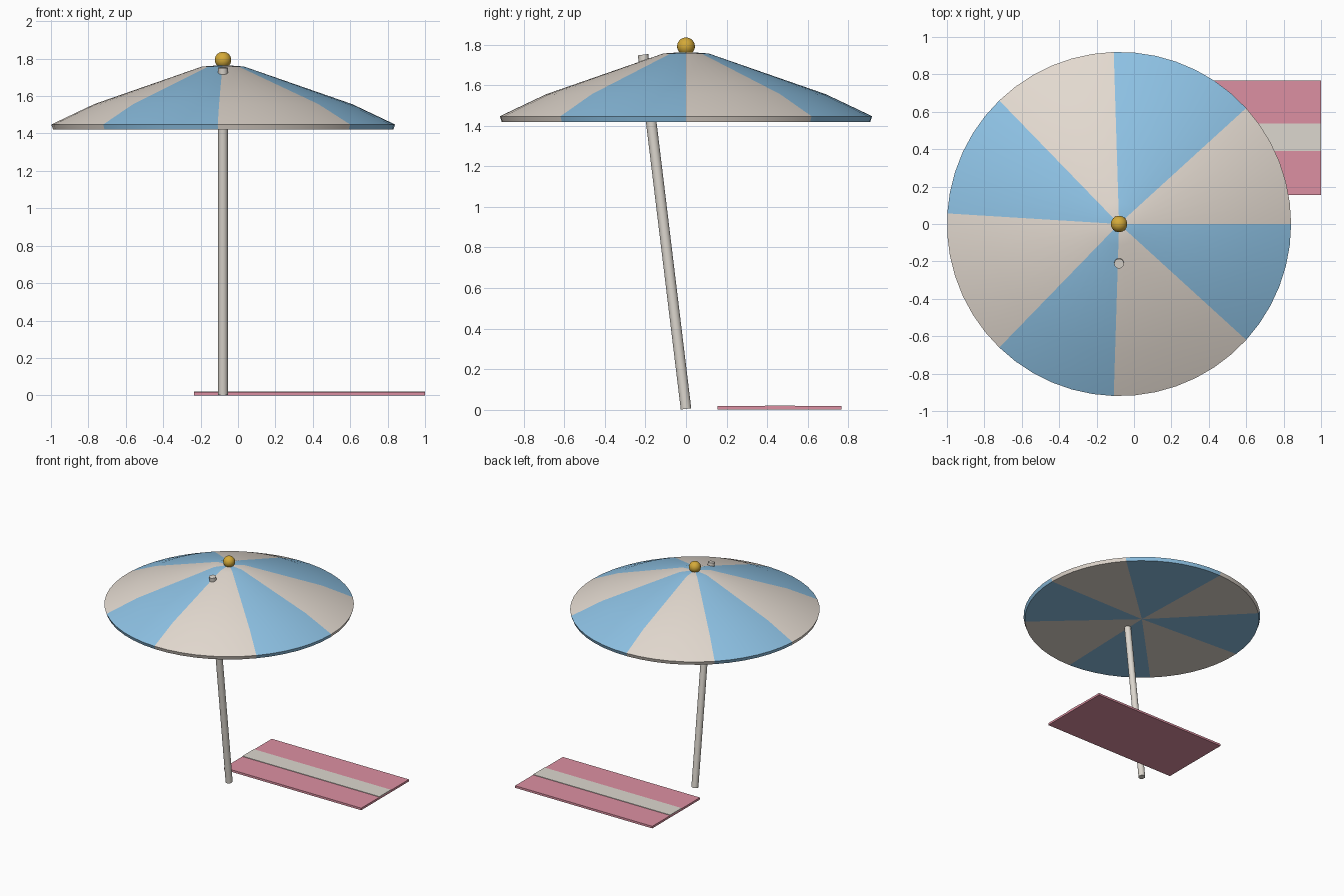
import bpy, bmesh, math
from mathutils import Vector

if "Cube" in bpy.data.objects:
    bpy.data.objects.remove(bpy.data.objects["Cube"])

CX = -0.08          # umbrella axis in x
SEGMENTS = 51       # sides of the canopy
PANELS = 8          # coloured panels


def material(name, rgb):
    m = bpy.data.materials.new(name)
    m.diffuse_color = (*rgb, 1.0)
    m.use_nodes = True
    m.node_tree.nodes["Principled BSDF"].inputs["Base Color"].default_value = m.diffuse_color
    return m


cream = material("canopy cream", (0.77, 0.70, 0.63))
blue = material("sky blue", (0.27, 0.54, 0.78))
white = material("off white", (0.72, 0.68, 0.62))
pink = material("towel pink", (0.72, 0.28, 0.36))
gold = material("gold", (0.66, 0.40, 0.04))


def smooth(obj, degrees=30):
    bpy.ops.object.select_all(action='DESELECT')
    obj.select_set(True)
    bpy.context.view_layer.objects.active = obj
    bpy.ops.object.shade_smooth_by_angle(angle=math.radians(degrees))


def box(name, lo, hi, mat):
    lo, hi = Vector(lo), Vector(hi)
    bpy.ops.mesh.primitive_cube_add(size=1, location=(lo + hi) / 2)
    obj = bpy.context.object
    obj.name = name
    obj.scale = hi - lo
    obj.data.materials.append(mat)
    return obj


# Canopy: closed lathe, flat underneath, panels coloured by direction
profile = [(0, 1.766), (0.112, 1.758), (0.69, 1.557), (0.92, 1.448),
           (0.91, 1.42), (0, 1.42)]
bm = bmesh.new()
verts = [bm.verts.new((r, 0, z)) for r, z in profile]
edges = [bm.edges.new(pair) for pair in zip(verts, verts[1:])]
bmesh.ops.spin(bm, geom=verts + edges, cent=(0, 0, 0), axis=(0, 0, 1),
               angle=math.tau, steps=SEGMENTS)
bmesh.ops.remove_doubles(bm, verts=bm.verts, dist=0.0005)
bmesh.ops.recalc_face_normals(bm, faces=bm.faces)
for f in bm.faces:
    c = f.calc_center_median()
    turn = (math.atan2(c.y, c.x) / math.tau) % 1.0
    f.material_index = int(turn * PANELS + 1e-4) % 2
mesh = bpy.data.meshes.new("canopy")
bm.to_mesh(mesh)
bm.free()
canopy = bpy.data.objects.new("canopy", mesh)
bpy.context.collection.objects.link(canopy)
canopy.location.x = CX
mesh.materials.append(cream)
mesh.materials.append(blue)
smooth(canopy)

# Finial ball on top
bpy.ops.mesh.primitive_uv_sphere_add(segments=24, ring_count=14, radius=0.044,
                                     location=(CX, 0, 1.793))
finial = bpy.context.object
finial.name = "finial"
finial.data.materials.append(gold)
smooth(finial)

# Leaning pole, poking out through the canopy
foot, tip = Vector((CX, 0, 0.003)), Vector((CX, -0.212, 1.752))
axis = tip - foot
bpy.ops.mesh.primitive_cylinder_add(vertices=20, radius=0.026,
                                    depth=axis.length,
                                    location=(foot + tip) / 2)
pole = bpy.context.object
pole.name = "pole"
pole.rotation_euler = axis.to_track_quat('Z', 'Y').to_euler()
pole.data.materials.append(white)
smooth(pole)

# Beach towel with one pale stripe
box("towel", (-0.234, 0.155, 0), (1, 0.768, 0.017), pink)
box("towel_stripe", (-0.234, 0.39, 0.014), (1, 0.537, 0.021), white)
